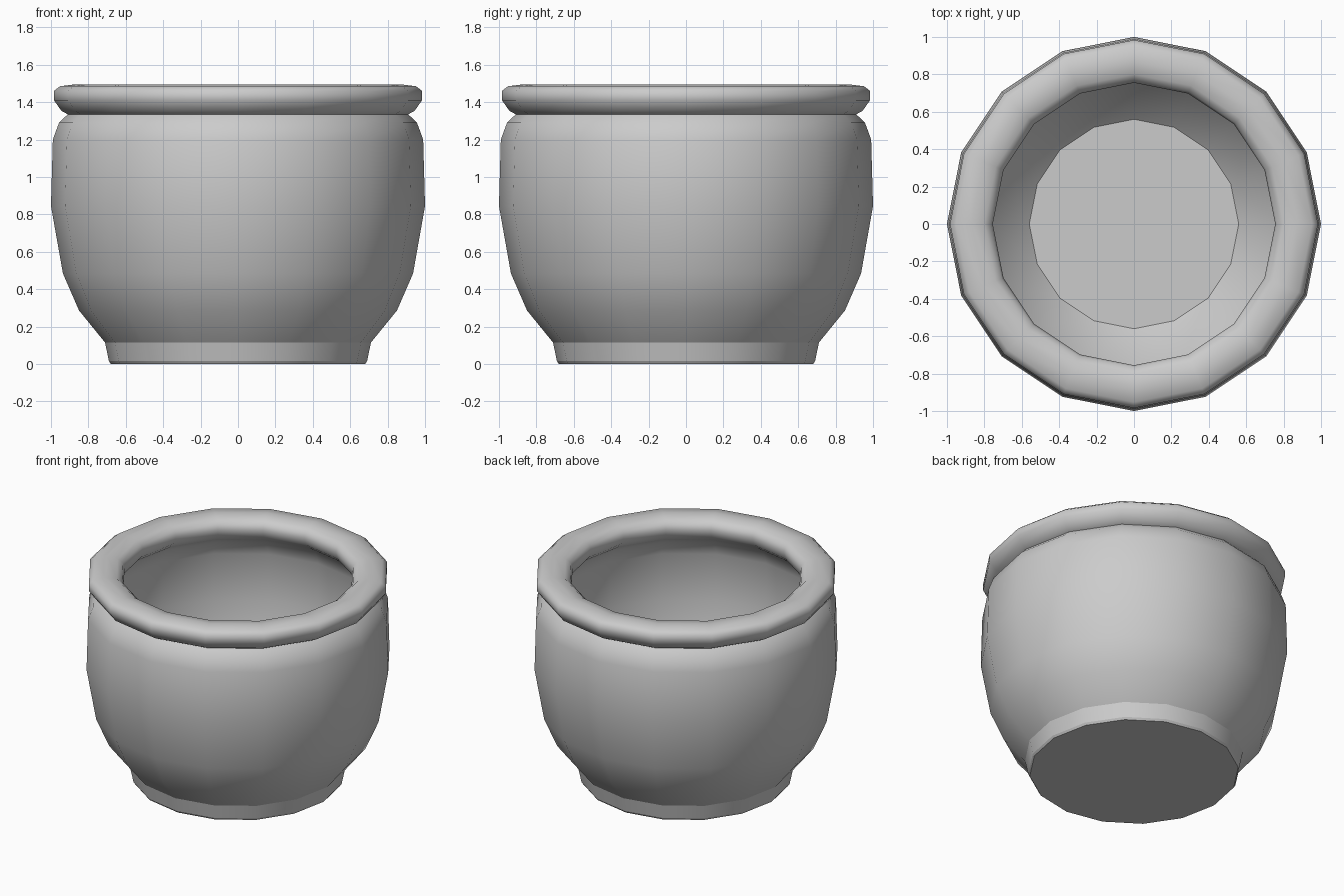
import bpy, bmesh, math

if "Cube" in bpy.data.objects:
    bpy.data.objects.remove(bpy.data.objects["Cube"])

SIDES = 16


def lathe(name, profile):
    """Revolve (radius, z, sharp) points around z; radius 0 becomes a pole."""
    bm = bmesh.new()
    verts = [bm.verts.new((r, 0, z)) for r, z, _ in profile]
    edges = [bm.edges.new(pair) for pair in zip(verts, verts[1:])]
    bmesh.ops.spin(bm, geom=verts + edges, cent=(0, 0, 0), axis=(0, 0, 1),
                   angle=2 * math.pi, steps=SIDES)
    bmesh.ops.remove_doubles(bm, verts=bm.verts, dist=0.0005)
    bmesh.ops.recalc_face_normals(bm, faces=bm.faces)

    # smooth walls with crisp rings where the profile asks for them
    sharp_rings = [(r, z) for r, z, s in profile if s]
    for f in bm.faces:
        f.smooth = True
    for e in bm.edges:
        e.smooth = not any(
            all(abs(math.hypot(v.co.x, v.co.y) - r) < 0.001 and abs(v.co.z - z) < 0.001
                for v in e.verts)
            for r, z in sharp_rings)
    mesh = bpy.data.meshes.new(name)
    bm.to_mesh(mesh)
    bm.free()
    obj = bpy.data.objects.new(name, mesh)
    bpy.context.collection.objects.link(obj)
    return obj


# foot and rounded outer wall
outside = [
    (0, 0, 0), (0.68, 0, 1), (0.69, 0.015, 1), (0.711, 0.115, 1),
    (0.85, 0.286, 0), (0.936, 0.484, 0), (1.0, 0.845, 0),
    (0.99, 1.2, 0), (0.957, 1.29, 0), (0.91, 1.335, 1),
]
# rolled rim
rim = [
    (0.943, 1.352, 0), (0.984, 1.41, 0), (0.984, 1.46, 0), (0.952, 1.485, 0),
    (0.87, 1.495, 0), (0.80, 1.483, 0), (0.765, 1.455, 0), (0.755, 1.42, 0),
    (0.765, 1.37, 0), (0.80, 1.335, 1),
]
# hollow interior
inside = [
    (0.87, 1.28, 0), (0.91, 1.18, 0), (0.92, 0.85, 0), (0.86, 0.51, 0),
    (0.78, 0.33, 0), (0.56, 0.12, 1), (0, 0.12, 0),
]
lathe("plant_pot", outside + rim + inside)
